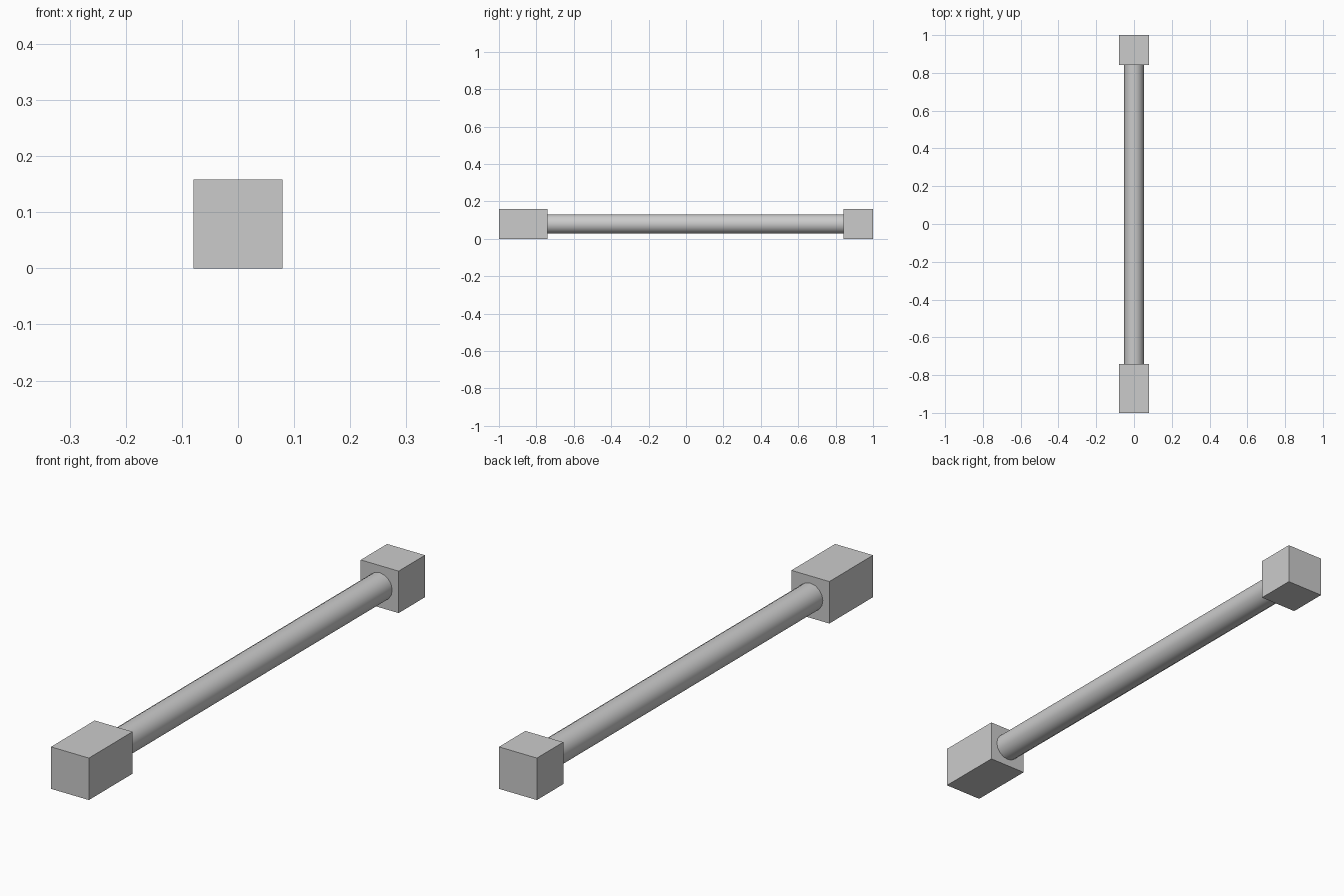
import bpy
import math

if "Cube" in bpy.data.objects:
    bpy.data.objects.remove(bpy.data.objects["Cube"], do_unlink=True)

grey = bpy.data.materials.new("light_grey")
grey.use_nodes = True
colour = (0.6, 0.6, 0.6, 1)
grey.diffuse_color = colour
grey.node_tree.nodes["Principled BSDF"].inputs["Base Color"].default_value = colour

SIDE = 0.158
MID = SIDE / 2
FRONT_END = -0.74
BACK_START = 0.843


def block(name, y0, y1):
    bpy.ops.mesh.primitive_cube_add(size=1, location=(0, (y0 + y1) / 2, MID))
    obj = bpy.context.object
    obj.name = name
    obj.scale = (SIDE, y1 - y0, SIDE)
    bpy.ops.object.transform_apply(location=False, rotation=False, scale=True)
    obj.data.materials.append(grey)


# End blocks, the front one longer
block("front_block", -1, FRONT_END)
block("back_block", BACK_START, 1)

# Round bar joining the blocks
bpy.ops.mesh.primitive_cylinder_add(
    vertices=16, radius=0.052, depth=BACK_START - FRONT_END,
    location=(0, (FRONT_END + BACK_START) / 2, MID),
    rotation=(math.pi / 2, 0, 0))
bar = bpy.context.object
bar.name = "connecting_bar"
bar.data.materials.append(grey)
bpy.ops.object.shade_smooth_by_angle(angle=math.radians(40))
